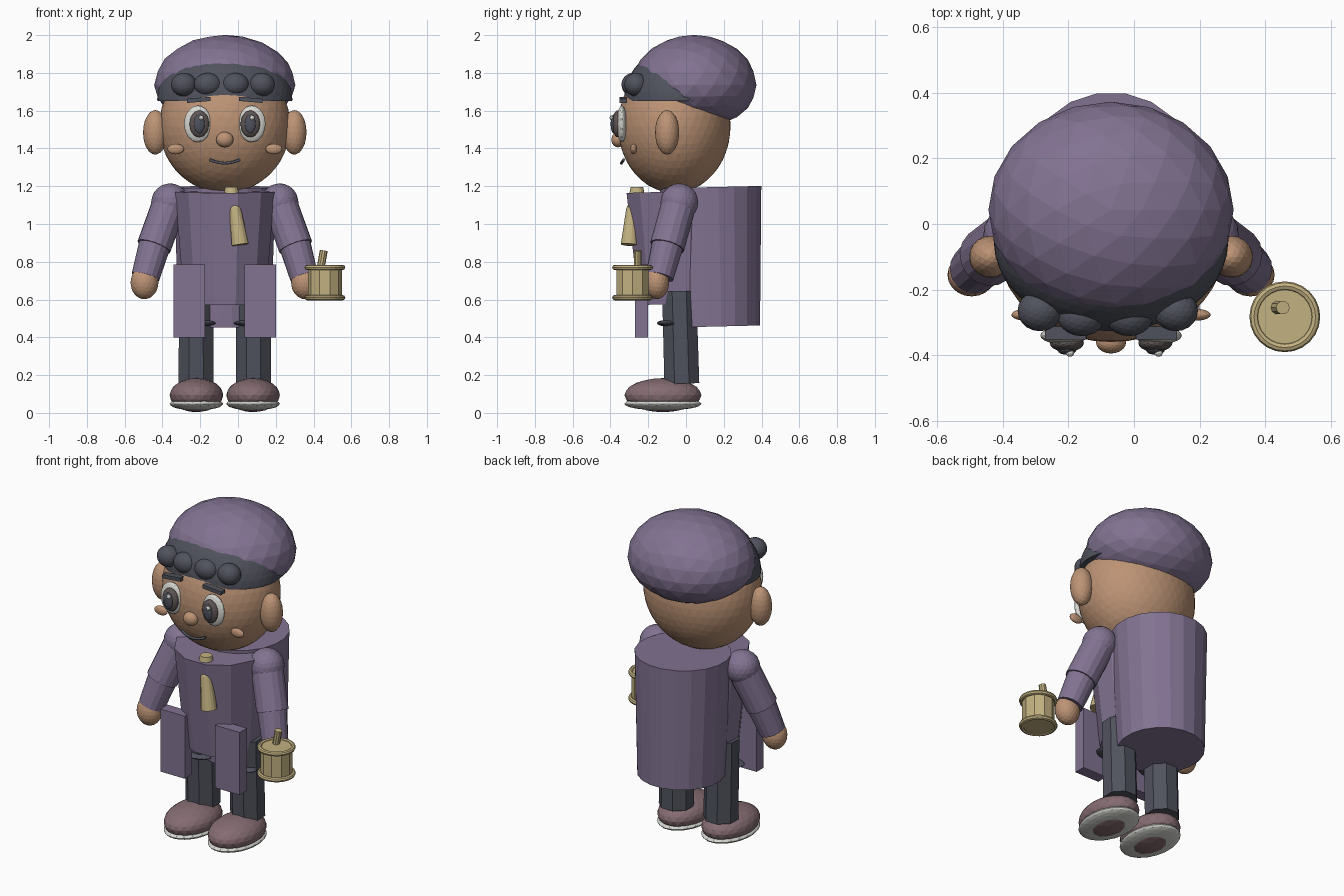
import bpy, bmesh, math
from mathutils import Vector, Matrix

old = bpy.data.objects.get("Cube")
if old:
    bpy.data.objects.remove(old, do_unlink=True)

CX = -0.07  # the figure's own centre line


def material(name, *rgb):
    lin = [(c / 255 / 12.92) if c < 11 else ((c / 255 + 0.055) / 1.055) ** 2.4 for c in rgb]
    m = bpy.data.materials.new(name)
    m.use_nodes = True
    m.diffuse_color = (*lin, 1)
    m.node_tree.nodes["Principled BSDF"].inputs["Base Color"].default_value = (*lin, 1)
    return m


PURPLE = material("purple cloth", 130, 115, 146)
SKIN = material("skin", 188, 147, 117)
DARK = material("charcoal", 80, 82, 93)
BEIGE = material("beige brass", 194, 177, 129)
SHOE = material("mauve leather", 133, 108, 114)
WHITE = material("off white", 214, 214, 209)
IRIS = material("iris brown", 96, 86, 86)


def finish(name, bm, mat):
    bmesh.ops.recalc_face_normals(bm, faces=bm.faces)
    me = bpy.data.meshes.new(name)
    bm.to_mesh(me)
    bm.free()
    me.materials.append(mat)
    ob = bpy.data.objects.new(name, me)
    bpy.context.collection.objects.link(ob)
    return ob


def ball(name, mat, loc, radii, detail=3, cut=None):
    bm = bmesh.new()
    bmesh.ops.create_icosphere(bm, subdivisions=detail, radius=1)
    bmesh.ops.transform(bm, matrix=Matrix.Translation(loc) @ Matrix.Diagonal((*radii, 1)), verts=bm.verts)
    if cut is not None:  # keep only what lies above the cut height
        geom = bm.verts[:] + bm.edges[:] + bm.faces[:]
        bmesh.ops.bisect_plane(bm, geom=geom, plane_co=(0, 0, cut), plane_no=(0, 0, 1), clear_inner=True)
        bmesh.ops.holes_fill(bm, edges=[e for e in bm.edges if e.is_boundary])
    return finish(name, bm, mat)


def tube(name, mat, a, b, ra, rb, sides=16):
    """Tapered tube from a to b, with a flat side to the front."""
    a, b = Vector(a), Vector(b)
    d = b - a
    bm = bmesh.new()
    bmesh.ops.create_cone(bm, cap_ends=True, segments=sides, radius1=ra, radius2=rb, depth=d.length)
    bmesh.ops.rotate(bm, cent=(0, 0, 0), matrix=Matrix.Rotation(math.pi / sides, 3, 'Z'), verts=bm.verts)
    turn = Vector((0, 0, 1)).rotation_difference(d).to_matrix().to_4x4()
    bmesh.ops.transform(bm, matrix=Matrix.Translation((a + b) / 2) @ turn, verts=bm.verts)
    return finish(name, bm, mat)


def box(name, mat, loc, size, roll=0.0):
    bm = bmesh.new()
    bmesh.ops.create_cube(bm, size=1)
    m = Matrix.Translation(loc) @ Matrix.Rotation(roll, 4, 'Y') @ Matrix.Diagonal((*size, 1))
    bmesh.ops.transform(bm, matrix=m, verts=bm.verts)
    return finish(name, bm, mat)


def ring(name, mat, loc, major, minor):
    bpy.ops.mesh.primitive_torus_add(location=loc, major_radius=major, minor_radius=minor,
                                     major_segments=24, minor_segments=8)
    ob = bpy.context.object
    ob.name = name
    ob.data.materials.append(mat)


# Head, hair and cap
ball("head", SKIN, (CX, -0.062, 1.52), (0.347, 0.298, 0.356), 4)
ball("hair", DARK, (CX, -0.05, 1.66), (0.358, 0.278, 0.275), 4, cut=1.65)
cap = ball("cap", PURPLE, (CX, 0.043, 1.735), (0.374, 0.33, 0.266))
for v in cap.data.vertices:  # flatter underside, lower towards the back
    if v.co.z < 1.735:
        v.co.z = 1.735 + (v.co.z - 1.735) * (0.8 + 0.3 * v.co.y)
for i, (dx, y) in enumerate([(-0.217, -0.265), (-0.09, -0.28), (0.055, -0.28), (0.197, -0.265)]):
    wide = 0.074 if abs(dx) < 0.1 else 0.068
    ball(f"hair_curl_{i + 1}", DARK, (CX + dx, y, 1.738), (wide, 0.062, 0.062))

# Nose and smiling mouth
ball("nose", SKIN, (CX, -0.36, 1.447), (0.046, 0.035, 0.041))
curve = bpy.data.curves.new("mouth", 'CURVE')
curve.dimensions = '3D'
curve.bevel_depth = 0.008
curve.bevel_resolution = 1
curve.use_fill_caps = True
line = curve.splines.new('POLY')
line.points.add(8)
for i, p in enumerate(line.points):
    t = i / 4 - 1
    p.co = (CX + 0.08 * t, -0.342 + 0.012 * t * t, 1.322 + 0.018 * t * t, 1)
curve.materials.append(DARK)
bpy.context.collection.objects.link(bpy.data.objects.new("mouth", curve))

# Everything paired left and right
for s, side in ((1, "left"), (-1, "right")):
    def at(dx, y, z):
        return (CX + s * dx, y, z)

    ball(f"{side}_ear", SKIN, at(0.368, -0.1, 1.485), (0.065, 0.064, 0.118))
    ball(f"{side}_cheek", SKIN, at(0.26, -0.277, 1.397), (0.044, 0.018, 0.028))
    box(f"{side}_brow", DARK, at(0.138, -0.333, 1.657), (0.125, 0.04, 0.022), s * math.radians(5))
    ball(f"{side}_eye_white", WHITE, at(0.143, -0.34, 1.53), (0.073, 0.027, 0.097))
    ball(f"{side}_iris", IRIS, at(0.135, -0.363, 1.53), (0.052, 0.027, 0.071))
    ball(f"{side}_pupil", DARK, at(0.135, -0.383, 1.53), (0.029, 0.016, 0.05))
    ball(f"{side}_eye_glint", WHITE, (CX + s * 0.135 + 0.01, -0.394, 1.562), (0.013, 0.011, 0.013), 2)

    # Sleeve, hand and coat flap
    ball(f"{side}_shoulder", PURPLE, at(0.29, -0.035, 1.115), (0.1, 0.1, 0.1))
    elbow = at(0.375, -0.1, 0.88)
    tube(f"{side}_upper_sleeve", PURPLE, at(0.29, -0.035, 1.115), elbow, 0.092, 0.092)
    tube(f"{side}_lower_sleeve", PURPLE, at(0.368, -0.095, 0.9), at(0.42, -0.14, 0.72), 0.085, 0.075)
    ball(f"{side}_hand", SKIN, at(0.425, -0.155, 0.69), (0.074, 0.066, 0.088))
    box(f"{side}_coat_flap", PURPLE, at(0.187, -0.235, 0.592), (0.167, 0.07, 0.385))

    # Leg, knee band and shoe
    tube(f"{side}_leg", DARK, at(0.152, -0.022, 0.155), at(0.152, -0.036, 0.645), 0.1, 0.098, 8)
    ball(f"{side}_knee_band", DARK, at(0.152, -0.092, 0.475), (0.105, 0.062, 0.018))
    ball(f"{side}_shoe", SHOE, at(0.15, -0.122, 0.094), (0.142, 0.204, 0.09))
    ball(f"{side}_sole", WHITE, at(0.15, -0.122, 0.048), (0.142, 0.205, 0.035))

# Body and the round tapered pack on the back, both leaning slightly forward
tube("body", PURPLE, (CX, -0.035, 0.577), (CX, -0.052, 1.172), 0.222, 0.272, 12)
tube("back_pack", PURPLE, (CX, 0.148, 0.457), (CX, 0.13, 1.195), 0.247, 0.272, 20)

# Neck tie
tube("tie_knot", BEIGE, (-0.035, -0.26, 1.165), (-0.035, -0.26, 1.195), 0.04, 0.034, 16)
tube("tie", BEIGE, (0.012, -0.3, 0.89), (-0.016, -0.285, 1.08), 0.046, 0.032, 16)
ball("tie_top", BEIGE, (-0.016, -0.285, 1.078), (0.032, 0.031, 0.03))

# Lantern in the left hand
LX, LY = 0.46, -0.283
tube("lantern_body", BEIGE, (LX, LY, 0.605), (LX, LY, 0.772), 0.09, 0.09, 10)
for name, z in (("lantern_bottom", 0.61), ("lantern_top", 0.77)):
    ring(name + "_rim", BEIGE, (LX, LY, z), 0.094, 0.014)
    tube(name + "_plate", BEIGE, (LX, LY, z - 0.006), (LX, LY, z + 0.006), 0.094, 0.094, 24)
tube("lantern_handle", BEIGE, (0.438, -0.255, 0.77), (0.454, -0.255, 0.86), 0.021, 0.021, 10)
